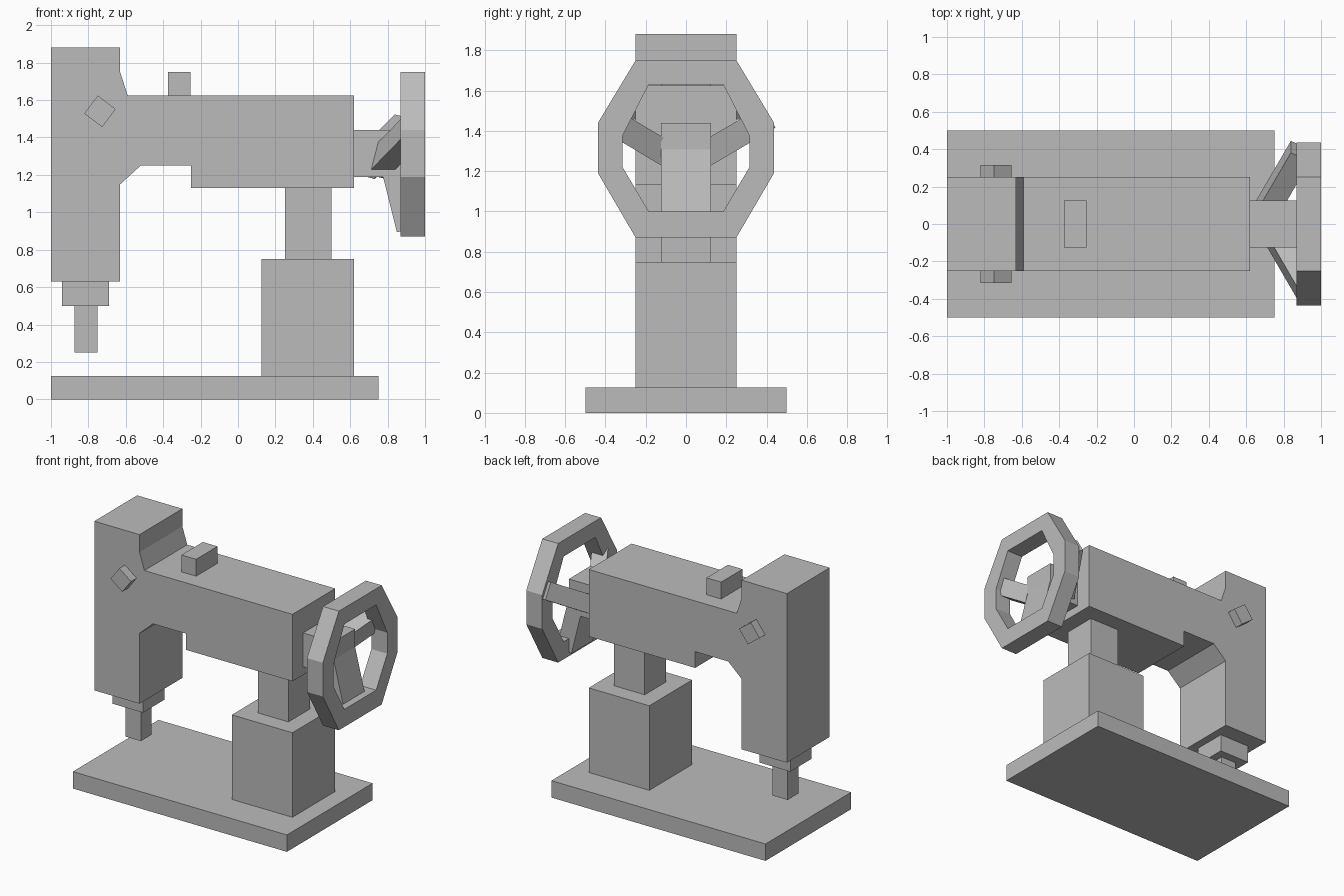
import bpy, bmesh, math
from mathutils import Vector, Matrix

cube = bpy.data.objects.get("Cube")
if cube:
    bpy.data.objects.remove(cube)

grey = bpy.data.materials.new("plain_grey")
grey.use_nodes = True
grey.diffuse_color = (0.5, 0.5, 0.5, 1)
grey.node_tree.nodes["Principled BSDF"].inputs["Base Color"].default_value = (0.5, 0.5, 0.5, 1)


def finish(name, bm):
    bmesh.ops.recalc_face_normals(bm, faces=bm.faces)
    mesh = bpy.data.meshes.new(name)
    bm.to_mesh(mesh)
    bm.free()
    mesh.materials.append(grey)
    obj = bpy.data.objects.new(name, mesh)
    bpy.context.collection.objects.link(obj)
    return obj


def block(name, size, matrix):
    bm = bmesh.new()
    bmesh.ops.create_cube(bm, size=1, matrix=matrix @ Matrix.Diagonal((*size, 1)))
    return finish(name, bm)


def box(name, x0, x1, half_y, z0, z1):
    middle = Matrix.Translation(((x0 + x1) / 2, 0, (z0 + z1) / 2))
    return block(name, (x1 - x0, 2 * half_y, z1 - z0), middle)


def spoke(name, start, end, width, depth):
    # Bar between two points, its depth turned towards the wheel axis
    a, b = Vector(start), Vector(end)
    along = (b - a).normalized()
    axis = Vector((1, 0, 0))
    deep = (axis - along * axis.dot(along)).normalized()
    wide = along.cross(deep)
    turn = Matrix((deep, wide, along)).transposed().to_4x4()
    return block(name, (depth, width, (b - a).length),
                 Matrix.Translation((a + b) / 2) @ turn)


# Base and pillar
box("base_plate", -1, 0.75, 0.5, 0, 0.125)
box("pillar_block", 0.125, 0.62, 0.25, 0.125, 0.75)
box("pillar_neck", 0.25, 0.5, 0.125, 0.75, 1.13)

# Arm and head in one side profile
profile = [(-1, 0.63), (-1, 1.88), (-0.63, 1.88), (-0.63, 1.75), (-0.59, 1.625),
           (0.62, 1.625), (0.62, 1.13), (-0.25, 1.13), (-0.25, 1.25),
           (-0.52, 1.25), (-0.63, 1.15), (-0.63, 0.63)]
bm = bmesh.new()
face = bm.faces.new([bm.verts.new((x, -0.25, z)) for x, z in profile])
ext = bmesh.ops.extrude_face_region(bm, geom=[face])
bmesh.ops.translate(bm, vec=(0, 0.5, 0),
                    verts=[v for v in ext["geom"] if isinstance(v, bmesh.types.BMVert)])
finish("arm_and_head", bm)

# Head fittings
box("needle_holder", -0.94, -0.69, 0.125, 0.5, 0.63)
box("needle_bar", -0.875, -0.75, 0.0625, 0.25, 0.5)
box("top_button", -0.375, -0.255, 0.125, 1.625, 1.75)
block("side_pegs", (0.12, 0.63, 0.12),
      Matrix.Translation((-0.738, 0, 1.54)) @ Matrix.Rotation(math.radians(-53), 4, 'Y'))

# Hand wheel rim: a stretched octagon ring
def octagon(flat, wide, top, high, low, bottom):
    return [(flat, top), (wide, high), (wide, low), (flat, bottom),
            (-flat, bottom), (-wide, low), (-wide, high), (-flat, top)]


outer = octagon(0.25, 0.437, 1.75, 1.44, 1.19, 0.87)
inner = octagon(0.185, 0.315, 1.63, 1.375, 1.22, 1.0)
bm = bmesh.new()
loops = [[bm.verts.new((x, y, z)) for y, z in ring]
         for ring, x in ((outer, 0.87), (outer, 1), (inner, 1), (inner, 0.87))]
for k in range(4):
    a, b = loops[k], loops[(k + 1) % 4]
    for i in range(8):
        j = (i + 1) % 8
        bm.faces.new((a[i], a[j], b[j], b[i]))
finish("wheel_rim", bm)

# Wheel hub and spokes
box("wheel_hub", 0.62, 0.87, 0.125, 1.19, 1.44)
spoke("lower_spoke", (0.8, 0, 1.34), (0.908, 0, 0.908), 0.25, 0.12)
spoke("left_spoke", (0.68, 0.03, 1.245), (0.89, 0.39, 1.456), 0.125, 0.115)
spoke("right_spoke", (0.74, -0.03, 1.245), (0.92, -0.34, 1.43), 0.125, 0.115)
